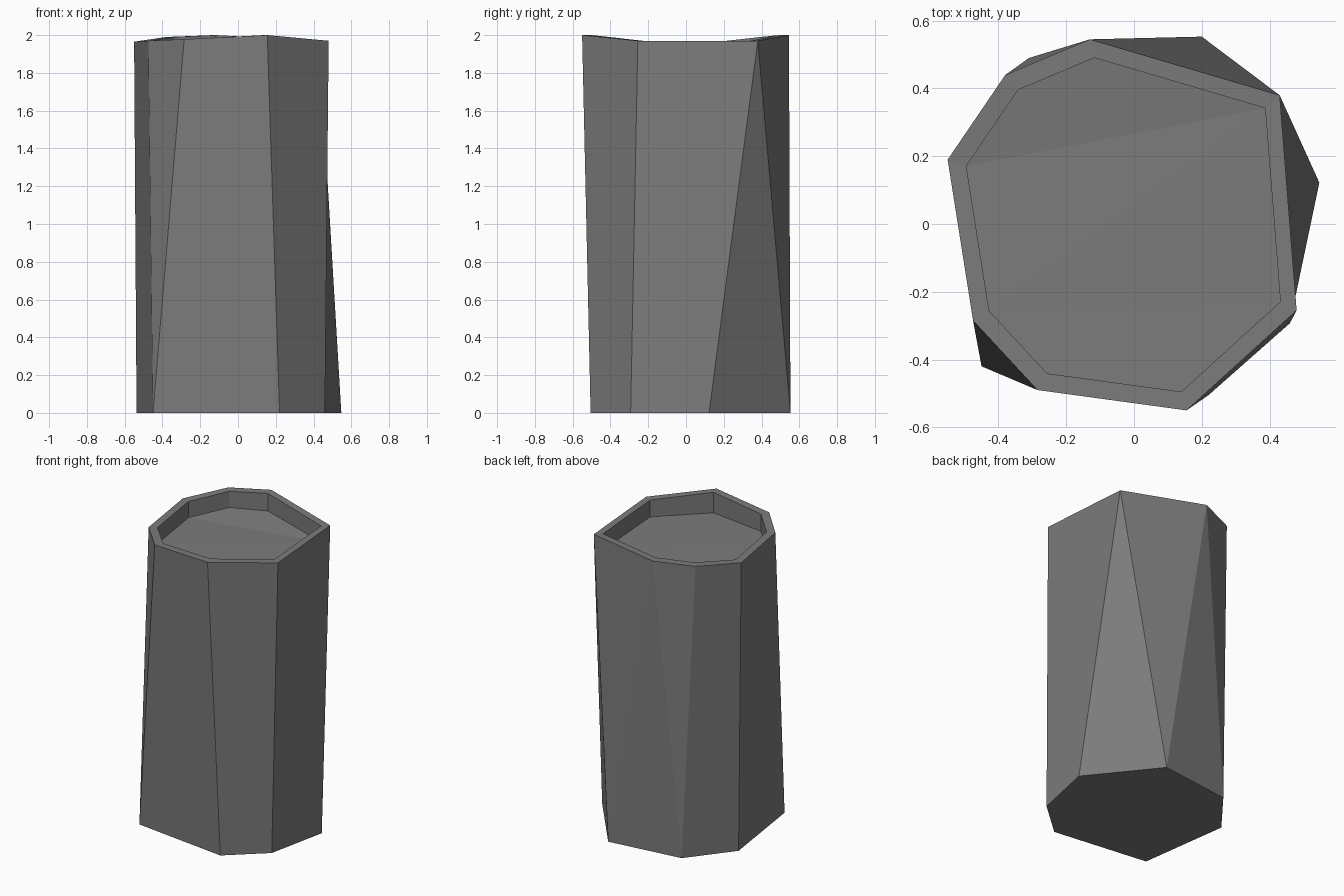
import bpy
import bmesh

cube = bpy.data.objects.get("Cube")
if cube:
    bpy.data.objects.remove(cube, do_unlink=True)

# One plain stone grey
stone = bpy.data.materials.new("stone_grey")
stone.use_nodes = True
grey = (0.2, 0.2, 0.2, 1.0)
stone.diffuse_color = grey
stone.node_tree.nodes["Principled BSDF"].inputs["Base Color"].default_value = grey

# Irregular outlines: eight-sided rim (x, y, z, floor z) and seven-sided foot (x, y)
RIM = [(-.55, .19, 1.965, 1.855), (-.38, .44, 1.99, 1.88), (-.13, .545, 2, 1.88),
       (.43, .38, 1.97, 1.86), (.48, -.255, 1.97, 1.855), (.155, -.55, 2, 1.86),
       (-.285, -.49, 1.978, 1.86), (-.475, -.285, 1.97, 1.86)]
FOOT = [(-.537, .2), (-.31, .49), (.2, .553), (.547, .122),
        (.46, -.293), (.22, -.505), (-.45, -.42)]
INSET = 0.9

bm = bmesh.new()
rim = [bm.verts.new((x, y, z)) for x, y, z, f in RIM]
lip = [bm.verts.new((x * INSET, y * INSET, z)) for x, y, z, f in RIM]
floor = [bm.verts.new((x * INSET, y * INSET, f)) for x, y, z, f in RIM]
foot = [bm.verts.new((x, y, 0)) for x, y in FOOT]


def bridge(upper, lower, steps):
    """Join two loops: t advances the upper, b the lower, q both."""
    i = j = 0
    for step in steps:
        ni = (i + (step in "tq")) % len(upper)
        nj = (j + (step in "bq")) % len(lower)
        face = [upper[i], lower[j]]
        if nj != j:
            face.append(lower[nj])
        if ni != i:
            face.append(upper[ni])
        bm.faces.new(face)
        i, j = ni, nj


# Faceted outer wall, raised lip and recess wall
bridge(rim, foot, "qtbtbqqqtq")
bridge(lip, rim, "q" * len(rim))
bridge(floor, lip, "q" * len(rim))

# Underside and gently folded recess floor
bm.faces.new(foot)
for fold in ((0, 1, 2, 3), (0, 3, 7), (3, 4, 7), (4, 5, 6, 7)):
    bm.faces.new([floor[k] for k in fold])
bmesh.ops.recalc_face_normals(bm, faces=bm.faces)

mesh = bpy.data.meshes.new("stone_pillar")
bm.to_mesh(mesh)
bm.free()
mesh.materials.append(stone)
bpy.context.collection.objects.link(bpy.data.objects.new("stone_pillar", mesh))
